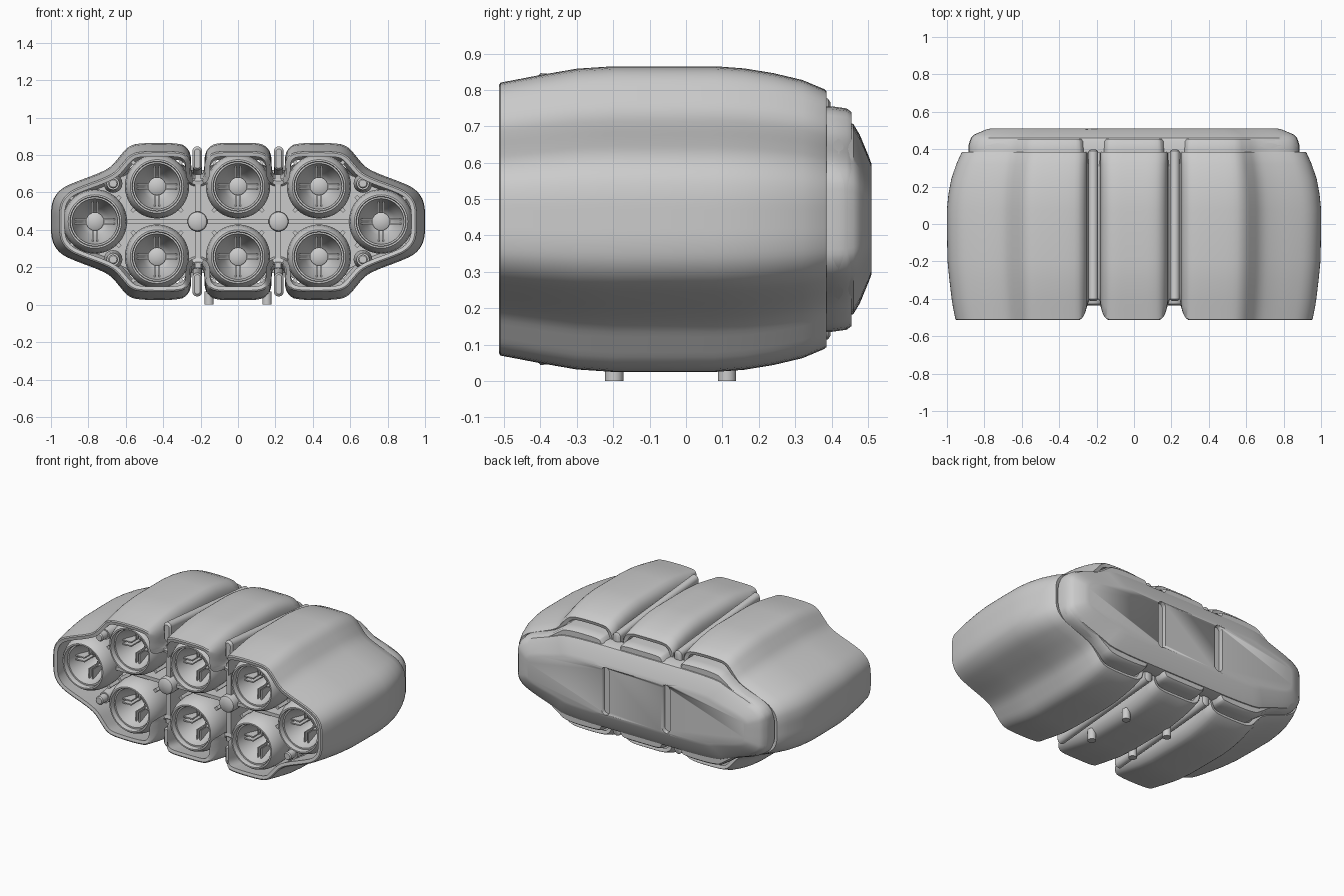
import bpy, bmesh, math
from mathutils import Matrix, Vector

if "Cube" in bpy.data.objects:
    bpy.data.objects.remove(bpy.data.objects["Cube"])

CZ = 0.445          # height of the horizontal symmetry plane


def finish(name, bm, angle=35):
    bmesh.ops.recalc_face_normals(bm, faces=bm.faces)
    me = bpy.data.meshes.new(name)
    bm.to_mesh(me)
    bm.free()
    ob = bpy.data.objects.new(name, me)
    bpy.context.collection.objects.link(ob)
    bpy.ops.object.select_all(action='DESELECT')
    ob.select_set(True)
    bpy.context.view_layer.objects.active = ob
    bpy.ops.object.shade_smooth_by_angle(angle=math.radians(angle))
    return ob


def full_loop(q, rounds=2):
    # mirror a quarter outline into a closed loop, then round it by corner cutting
    right = q + [(x, -h) for x, h in reversed(q) if h > 0]
    loop = right + [(-x, h) for x, h in reversed(right) if x > 0]
    for _ in range(rounds):
        out = []
        for i, a in enumerate(loop):
            b = loop[(i + 1) % len(loop)]
            out.append((a[0] * .75 + b[0] * .25, a[1] * .75 + b[1] * .25))
            out.append((a[0] * .25 + b[0] * .75, a[1] * .25 + b[1] * .75))
        loop = out
    return loop


def inset(loop, d):
    # the loop runs clockwise, so the inward normal is on the right
    out, n = [], len(loop)
    for i in range(n):
        t = Vector(loop[(i + 1) % n]) - Vector(loop[i - 1])
        t.normalize()
        out.append((loop[i][0] + t.y * d, loop[i][1] - t.x * d))
    return out


def loft(name, rings, cyclic=False, cap0=False, cap1=False, angle=35):
    bm = bmesh.new()
    vs = [[bm.verts.new(p) for p in r] for r in rings]
    n = len(vs[0])
    for k in range(len(vs) if cyclic else len(vs) - 1):
        a, b = vs[k], vs[(k + 1) % len(vs)]
        for i in range(n):
            j = (i + 1) % n
            bm.faces.new((a[i], a[j], b[j], b[i]))
    if cap0:
        bm.faces.new(vs[0])
    if cap1:
        bm.faces.new(vs[-1])
    return finish(name, bm, angle)


def box(bm, x, y, z, mat=Matrix()):
    c = [(a + b) / 2 for a, b in (x, y, z)]
    s = [b - a for a, b in (x, y, z)]
    bmesh.ops.create_cube(bm, size=1, matrix=mat @ Matrix.Translation(c) @ Matrix.Diagonal((*s, 1)))


def lathe(bm, prof, x, z, seg=40):
    # revolve (radius, y) points about a y-parallel axis
    rows = []
    for r, y in prof:
        if r == 0:
            rows.append([bm.verts.new((x, y, z))])
        else:
            rows.append([bm.verts.new((x + r * math.cos(2 * math.pi * i / seg), y,
                                       z + r * math.sin(2 * math.pi * i / seg))) for i in range(seg)])
    for a, b in zip(rows, rows[1:]):
        for i in range(seg):
            j = (i + 1) % seg
            if len(b) == 1:
                bm.faces.new((a[i], a[j], b[0]))
            elif len(a) == 1:
                bm.faces.new((a[0], b[j], b[i]))
            else:
                bm.faces.new((a[i], a[j], b[j], b[i]))


# outer shell: barrel-shaped ring with notches for the seals
outer = full_loop([(0, .42), (.115, .42), (.16, .395), (.18, .35), (.18, .27), (.197, .25), (.233, .25),
                   (.25, .27), (.25, .35), (.27, .395), (.315, .42), (.53, .42), (.59, .40), (.635, .345),
                   (.68, .29), (.75, .255), (.86, .215), (.94, .18), (.985, .13), (1, .07), (1, 0)])
inner = inset(outer, .03)
levels = [(-.51, .955, .893), (-.45, .967, .92), (-.40, .975, .943), (-.3, .987, .984), (-.2, .997, 1),
          (-.05, 1, 1), (.08, 1, 1), (.16, .992, .986), (.24, .977, .955), (.32, .95, .91), (.38, .923, .85)]


def shell_ring(base, dy, sx, sz, y):
    ring = []
    for x, h in base:
        k = min(1, max(0, (abs(x) - .25) / .7))
        t = min(1, max(0, (.085 - abs(abs(x) - .215)) / .05))
        back = .11 * (1 - math.sqrt(1 - t * t))          # rim curves back at the notches
        f = (.38 - y) / .89
        ring.append((x * (1 + (sx - 1) * k), y + dy + back * f ** 3, CZ + h * sz))
    return ring


rings = [shell_ring(outer, 0, sx, sz, y) for y, sx, sz in levels]
rings.append(shell_ring(inset(outer, .006), .006, .923, .85, .38))
rings += [shell_ring(inner, 0, sx, sz, y) for y, sx, sz in reversed(levels)]
rings.append(shell_ring(inset(outer, .008), -.004, .955, .893, -.51))
loft("outer_shell", rings, cyclic=True)

# seal strips lying in the notches
for sx in (-1, 1):
    for sz in (-1, 1):
        cap = []
        for i in range(24):
            a = 2 * math.pi * i / 24
            cap.append((.026 * math.cos(a), .026 * math.sin(a), 1 if math.sin(a) >= 0 else 0))
        strip = []
        for y, lo, hi, s in ((-.412, .30, .372, .6), (-.4, .30, .375, 1), (.39, .24, .305, 1), (.397, .24, .305, .6)):
            strip.append([(sx * .218 + s * cx, y, CZ + sz * ((hi if up else lo) + s * c))
                          for cx, c, up in cap])
        loft("seal_strip", strip, cap0=True, cap1=True)

# rear housing: stepped plate following the shell outline
rear = full_loop([(0, .31), (.13, .31), (.155, .29), (.175, .235), (.255, .235), (.275, .29), (.30, .31),
                  (.54, .31), (.60, .27), (.67, .22), (.83, .17), (.88, .12), (.885, .06), (.885, 0)])


def flat_ring(loop, y, kx=1, kz=1):
    return [(x * kx, y, CZ + h * kz) for x, h in loop]


loft("rear_plate", [flat_ring(rear, .28), flat_ring(rear, .40), flat_ring(inset(rear, .006), .442),
                    flat_ring(inset(rear, .016), .455)], cap1=True)

# raised centre of the rear housing
ridge = full_loop([(0, .275), (.54, .275), (.63, .235), (.82, .17), (.88, .12), (.885, .06), (.885, 0)])
body = loft("rear_ridge", [flat_ring(ridge, .38), flat_ring(ridge, .42), flat_ring(ridge, .46, .985, .95),
                           flat_ring(ridge, .478, .965, .84), flat_ring(ridge, .503, .90, .62),
                           flat_ring(ridge, .51, .87, .55)], cap0=True, cap1=True)
for sx in (-1, 1):
    pts = [(sx * .215 + .028 * math.cos(a), (.125 if i < 12 else -.125) + .028 * math.sin(a))
           for i in range(24) for a in [math.pi * 2 * (i + .5) / 24]]
    cutter = loft("slot_cutter", [flat_ring(pts, .482), flat_ring(pts, .56)], cap0=True, cap1=True)
    cutter.hide_render = True
    mod = body.modifiers.new("slot", 'BOOLEAN')
    mod.object = cutter
    mod.solver = 'EXACT'
    bpy.context.view_layer.objects.active = body
    bpy.ops.object.modifier_apply(modifier=mod.name)
    bpy.data.objects.remove(cutter)

# eight cups with cross ribs and outer locating ribs
centers = [(x, CZ + s * .188) for x in (-.433, 0, .433) for s in (-1, 1)] + [(-.765, CZ), (.765, CZ)]
profile = [(.125, -.18), (.155, -.24), (.170, -.32), (.172, -.385), (.166, -.43), (.153, -.468), (.143, -.482),
           (.134, -.482), (.131, -.475), (.131, -.45), (.122, -.45), (.118, -.43), (.100, -.37), (.075, -.31),
           (.055, -.275), (.048, -.27), (.048, -.29), (.042, -.295), (0, -.30)]
for cx, cz in centers:
    bm = bmesh.new()
    lathe(bm, profile, cx, cz)
    for k in range(4):
        m = Matrix.Translation((cx, 0, cz)) @ Matrix.Rotation(k * math.pi / 2, 4, 'Y')
        for o in (-.012, .012):
            box(bm, (.045, .122), (-.40, -.28), (o - .004, o + .004), m)
        m = m @ Matrix.Rotation(math.pi / 4, 4, 'Y')
        box(bm, (.145, .19), (-.40, -.25), (-.01, .01), m)
    finish("cup", bm)

# dividers between the cups
bm = bmesh.new()
for sx in (-1, 1):
    box(bm, (sx * .215 - .016, sx * .215 + .016), (-.40, .1), (CZ - .25, CZ + .25))
box(bm, (-.6, .6), (-.39, -.1), (CZ - .011, CZ + .011))
finish("dividers", bm)

# round hubs on the divider crossings and small corner bosses
for sx in (-1, 1):
    bm = bmesh.new()
    lathe(bm, [(.054, -.28), (.054, -.415), (.050, -.428), (.040, -.435), (0, -.437)], sx * .217, CZ, 28)
    finish("hub", bm)
    for sz in (-1, 1):
        bm = bmesh.new()
        lathe(bm, [(.05, -.22), (.034, -.40), (.026, -.40), (.026, -.45), (.020, -.457), (0, -.457)],
              sx * .668, CZ + sz * .203, 20)
        finish("corner_boss", bm)

# four short feet
for x in (-.155, .155):
    for y in (-.197, .113):
        bm = bmesh.new()
        bmesh.ops.create_cone(bm, cap_ends=True, segments=24, radius1=.025, radius2=.025, depth=.07,
                              matrix=Matrix.Translation((x, y, .035)))
        finish("foot", bm)
